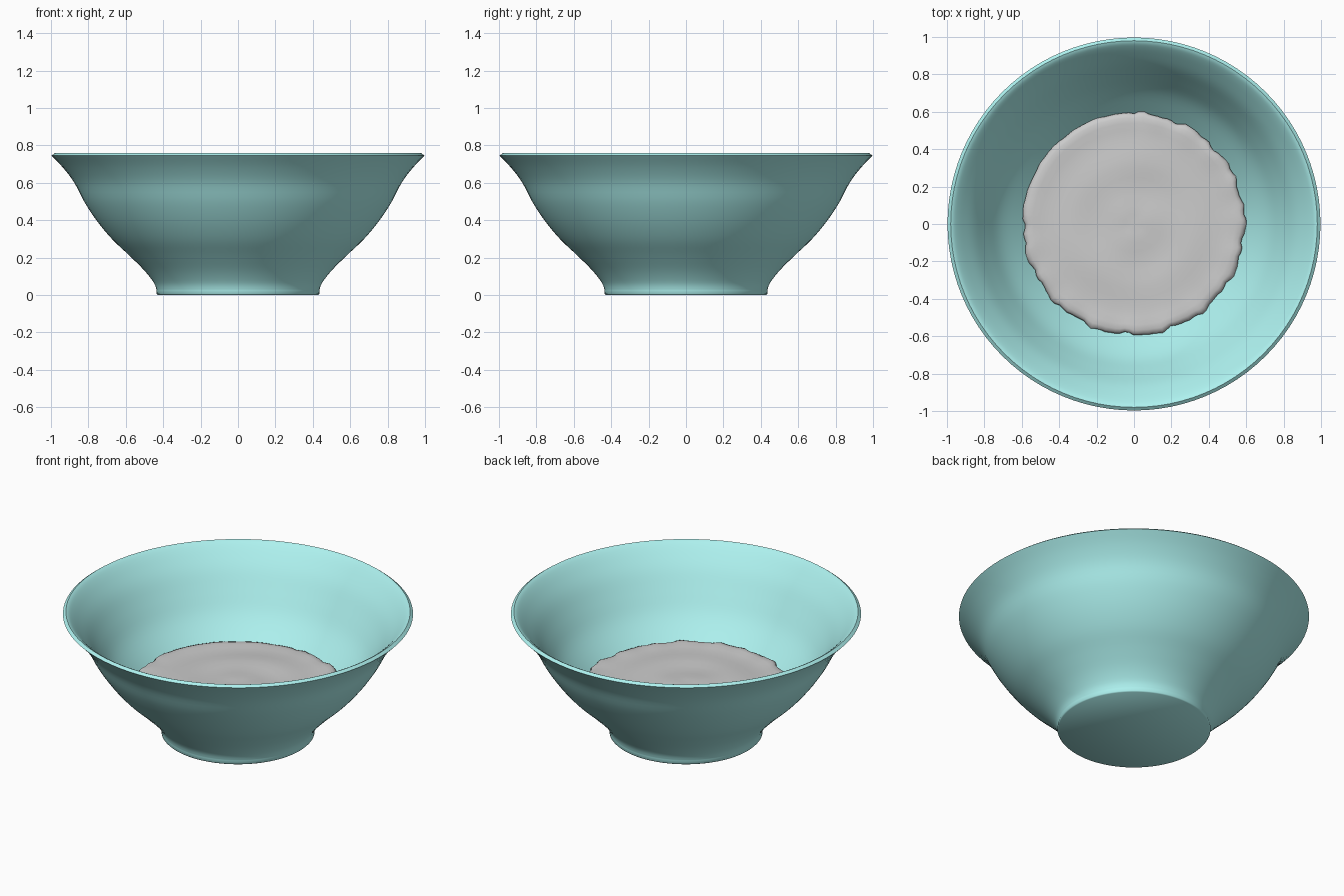
import bpy, bmesh, math
from math import sin, cos, pi, radians

if "Cube" in bpy.data.objects:
    bpy.data.objects.remove(bpy.data.objects["Cube"])


def smooth_curve(pts, steps=4):
    """Catmull-Rom resampling of a 2D profile."""
    p = [pts[0]] + pts + [pts[-1]]
    out = []
    for a, b, c, d in zip(p, p[1:], p[2:], p[3:]):
        for k in range(steps):
            t = k / steps
            out.append(tuple(0.5 * (2 * b[i] + (c[i] - a[i]) * t
                       + (2 * a[i] - 5 * b[i] + 4 * c[i] - d[i]) * t * t
                       + (3 * b[i] - a[i] - 3 * c[i] + d[i]) * t ** 3) for i in (0, 1)))
    return out + [pts[-1]]


def revolve(name, profile, segs, warp=None):
    """Spin a profile that starts and ends on the axis; warp(r, z, angle) can disturb it."""
    bm = bmesh.new()
    rings = []
    for r, z in profile:
        if r == 0:
            rings.append([bm.verts.new((0, 0, z))] * segs)
            continue
        ring = []
        for i in range(segs):
            a = 2 * pi * i / segs
            rr, zz = warp(r, z, a) if warp else (r, z)
            ring.append(bm.verts.new((rr * cos(a), rr * sin(a), zz)))
        rings.append(ring)
    for lo, hi in zip(rings, rings[1:]):
        for i in range(segs):
            j = (i + 1) % segs
            bm.faces.new(dict.fromkeys((lo[i], lo[j], hi[j], hi[i])))
    bmesh.ops.recalc_face_normals(bm, faces=bm.faces)
    mesh = bpy.data.meshes.new(name)
    bm.to_mesh(mesh)
    bm.free()
    obj = bpy.data.objects.new(name, mesh)
    bpy.context.collection.objects.link(obj)
    bpy.ops.object.select_all(action='DESELECT')
    bpy.context.view_layer.objects.active = obj
    obj.select_set(True)
    bpy.ops.object.shade_smooth_by_angle(angle=radians(50))
    return obj


# Bowl: flared outer wall on a small foot, thin lip, rounded inside
outer = [(0.435, 0.025), (0.45, 0.065), (0.50, 0.13), (0.58, 0.21), (0.67, 0.295),
         (0.75, 0.39), (0.82, 0.495), (0.875, 0.60), (0.935, 0.68), (0.997, 0.745)]
inner = [(0.98, 0.758), (0.958, 0.745), (0.915, 0.70), (0.855, 0.625), (0.79, 0.52),
         (0.72, 0.41), (0.63, 0.31), (0.53, 0.215), (0.42, 0.15), (0.22, 0.115), (0, 0.11)]
profile = [(0, 0), (0.43, 0), (0.436, 0.006)] + smooth_curve(outer) + smooth_curve(inner)
bowl = revolve("bowl", profile, 96)
glaze = bpy.data.materials.new("turquoise_glaze")
glaze.diffuse_color = (0.42, 0.88, 0.86, 1)
glaze.use_nodes = True
glaze.node_tree.nodes["Principled BSDF"].inputs["Base Color"].default_value = glaze.diffuse_color
bowl.data.materials.append(glaze)


# Food filling: shallow rippled surface with a ragged edge, smooth on the back left
def ragged(r, z, a):
    rough = 0.25 if pi / 2 < a < pi else 1.0
    edge = max(0, (r - 0.42) / 0.18) ** 3
    n = sin(13 * a + 1) + 0.7 * sin(29 * a + 2.2) + 0.5 * sin(47 * a)
    ripple = 0.003 * sin(r * 24) + 0.003 * sin(3 * a + 9 * r) * min(1, r * 4)
    return (r + (0.007 * n - 0.006) * rough * edge,
            z + ripple + 0.004 * rough * edge * sin(19 * a + 0.6))


top = [(0, 0.305)] + [(0.05 * k, 0.305) for k in range(1, 11)]
rim = [(0.54, 0.306), (0.57, 0.304), (0.588, 0.297), (0.598, 0.284), (0.594, 0.268), (0.56, 0.25)]
revolve("food_filling", top + rim + [(0.3, 0.22), (0, 0.22)], 144, ragged)
